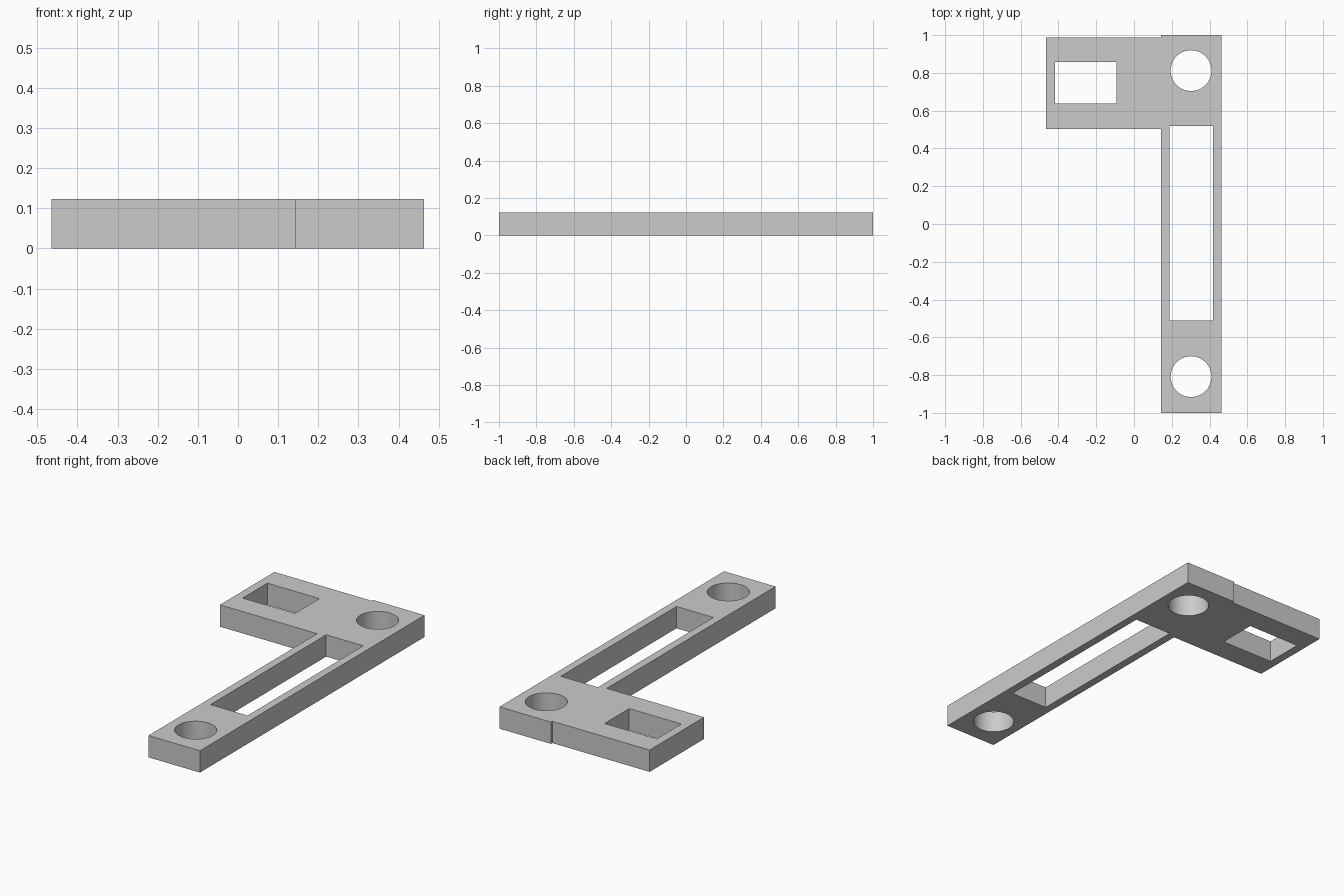
import bpy, bmesh, math

cube = bpy.data.objects.get("Cube")
if cube:
    bpy.data.objects.remove(cube, do_unlink=True)

HEIGHT = 0.123


def rectangle(x0, x1, y0, y1):
    return [(x0, y0), (x1, y0), (x1, y1), (x0, y1)]


def circle(cx, cy, r, n=64):
    return [(cx + r * math.cos(math.tau * i / n),
             cy + r * math.sin(math.tau * i / n)) for i in range(n)]


def add_loop(bm, points):
    verts = [bm.verts.new((x, y, 0)) for x, y in points]
    return [bm.edges.new((a, b)) for a, b in zip(verts, verts[1:] + verts[:1])]


def pierced_plate(name, outline, holes, height, material):
    """Fill an outline around its holes and raise it to a closed solid."""
    bm = bmesh.new()
    edges = []
    for loop in [outline] + holes:
        edges += add_loop(bm, loop)
    bmesh.ops.triangle_fill(bm, edges=edges, use_beauty=True, normal=(0, 0, 1))
    raised = bmesh.ops.extrude_face_region(bm, geom=bm.faces[:], use_keep_orig=True)
    top = [v for v in raised["geom"] if isinstance(v, bmesh.types.BMVert)]
    bmesh.ops.translate(bm, verts=top, vec=(0, 0, height))
    bmesh.ops.recalc_face_normals(bm, faces=bm.faces[:])
    mesh = bpy.data.meshes.new(name)
    bm.to_mesh(mesh)
    bm.free()
    mesh.materials.append(material)
    obj = bpy.data.objects.new(name, mesh)
    bpy.context.collection.objects.link(obj)
    return obj


# Plain grey
grey = bpy.data.materials.new("plain_grey")
grey.use_nodes = True
colour = (0.6, 0.6, 0.6, 1)
grey.diffuse_color = colour
grey.node_tree.nodes["Principled BSDF"].inputs["Base Color"].default_value = colour

# Long bar with a side tab set slightly below its end
left, inner, right = -0.465, 0.142, 0.463
tab_low, tab_high = 0.503, 0.988
outline = [(inner, -1), (right, -1), (right, 1), (inner, 1),
           (inner, tab_high), (left, tab_high), (left, tab_low), (inner, tab_low)]

# Screw holes, long slot and tab window
holes = [circle(0.302, y, 0.108) for y in (-0.808, 0.812)]
holes.append(rectangle(0.187, 0.418, -0.512, 0.518))
holes.append(rectangle(-0.417, -0.092, 0.637, 0.857))

bracket = pierced_plate("bracket_plate", outline, holes, HEIGHT, grey)

# Smooth hole walls, sharp edges elsewhere
bpy.ops.object.select_all(action="DESELECT")
bracket.select_set(True)
bpy.context.view_layer.objects.active = bracket
bpy.ops.object.shade_smooth_by_angle(angle=math.radians(30))
